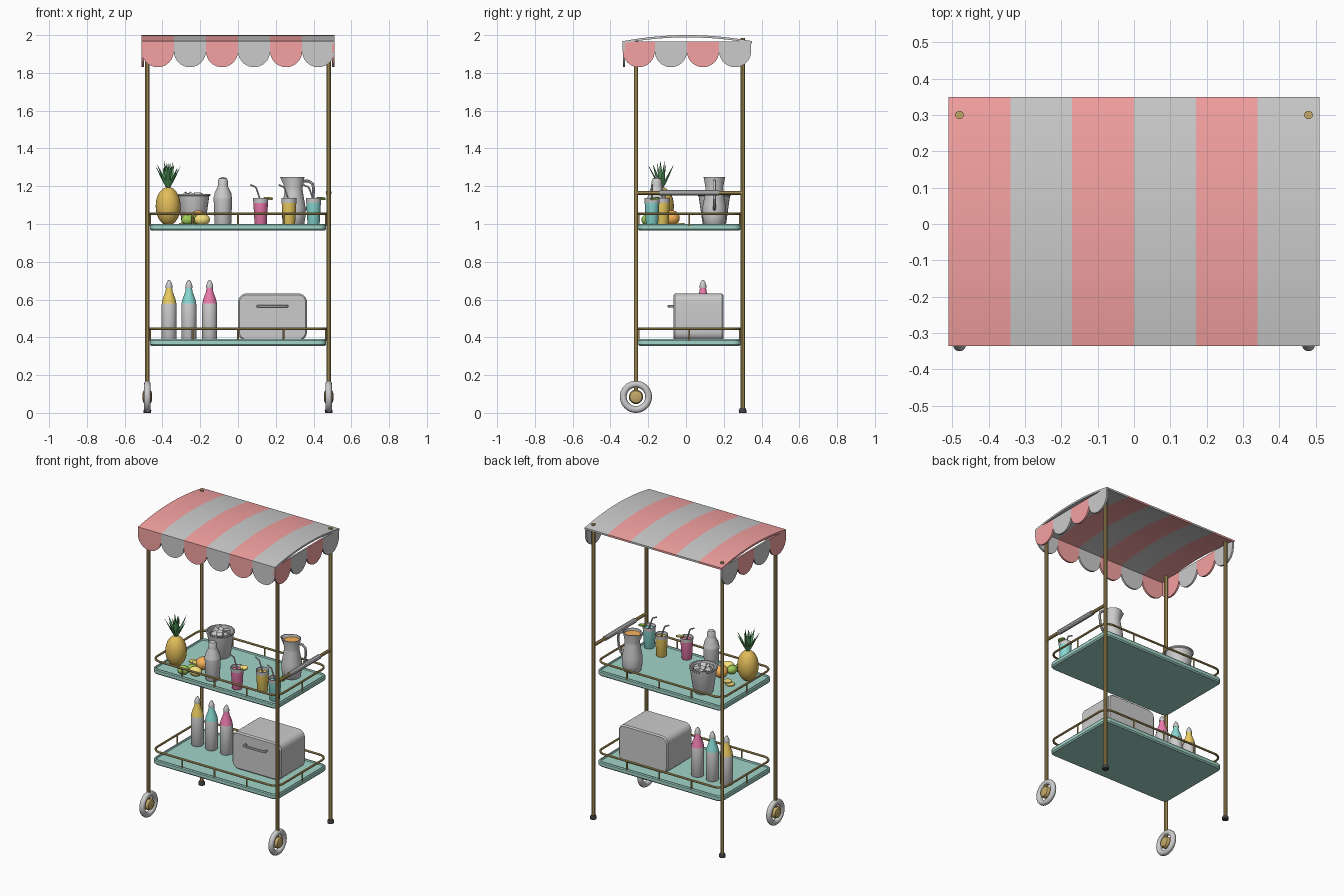
import bpy, bmesh, math, random
from math import sin, cos, pi
from mathutils import Vector

if "Cube" in bpy.data.objects:
    bpy.data.objects.remove(bpy.data.objects["Cube"])

random.seed(3)
COL = dict(red=(.92, .36, .36), mint=(.36, .66, .58), brass=(.55, .40, .14), black=(.05, .05, .05),
           yellow=(.85, .62, .12), pink=(.85, .2, .42), cyan=(.25, .7, .65), orange=(.95, .45, .1),
           gold=(.75, .5, .1), green=(.08, .3, .1), lime=(.35, .6, .1), lemon=(.9, .75, .2))
MATS = {}
for k, c in COL.items():
    MATS[k] = bpy.data.materials.new(k)
    MATS[k].diffuse_color = (*c, 1)


def finish(ob, mat, loc=(0, 0, 0), rot=(0, 0, 0), scale=(1, 1, 1)):
    ob.location, ob.rotation_euler, ob.scale = loc, rot, scale
    if mat:
        ob.data.materials.append(MATS[mat])
    for p in ob.data.polygons:
        p.use_smooth = True
    ob.data.set_sharp_from_angle(angle=math.radians(35))
    return ob


def loft(name, rings, mat=None, **kw):
    """Skin equal-length rings of points, with capped ends."""
    bm = bmesh.new()
    vs = [[bm.verts.new(p) for p in r] for r in rings]
    n = len(rings[0])
    for a, b in zip(vs, vs[1:]):
        for i in range(n):
            bm.faces.new((a[i], a[(i + 1) % n], b[(i + 1) % n], b[i]))
    bm.faces.new(vs[0][::-1])
    bm.faces.new(vs[-1])
    bmesh.ops.recalc_face_normals(bm, faces=bm.faces)
    me = bpy.data.meshes.new(name)
    bm.to_mesh(me)
    bm.free()
    ob = bpy.data.objects.new(name, me)
    bpy.context.collection.objects.link(ob)
    return finish(ob, mat, **kw)


def lathe(name, prof, mat=None, seg=28, **kw):
    return loft(name, [[(r * cos(2 * pi * i / seg), r * sin(2 * pi * i / seg), z) for i in range(seg)]
                       for r, z in prof], mat, **kw)


def ball(name, r, h, mat, **kw):
    prof = [(max(r * sin(pi * i / 14), .0008), -h * cos(pi * i / 14)) for i in range(15)]
    return lathe(name, prof, mat, **kw)


def tube(name, pts, r, mat=None, cyclic=False):
    cu = bpy.data.curves.new(name, 'CURVE')
    cu.dimensions, cu.bevel_depth, cu.bevel_resolution, cu.use_fill_caps = '3D', r, 3, True
    sp = cu.splines.new('POLY')
    sp.points.add(len(pts) - 1)
    for p, q in zip(sp.points, pts):
        p.co = (*q, 1)
    sp.use_cyclic_u = cyclic
    ob = bpy.data.objects.new(name, cu)
    bpy.context.collection.objects.link(ob)
    bpy.ops.object.select_all(action='DESELECT')
    ob.select_set(True)
    bpy.context.view_layer.objects.active = ob
    bpy.ops.object.convert(target='MESH')
    return finish(bpy.context.object, mat)


def round_rect(x0, x1, y0, y1, r, n=6):
    out = []
    for k, (cx, cy) in enumerate(((x1 - r, y1 - r), (x0 + r, y1 - r), (x0 + r, y0 + r), (x1 - r, y0 + r))):
        for i in range(n + 1):
            a = pi / 2 * (k + i / n)
            out.append((cx + r * cos(a), cy + r * sin(a)))
    return out


X, YF, YB = .48, -.265, .30

# Posts, wheels and feet
for side, s in (("left", -1), ("right", 1)):
    x = s * X
    tube(f"front_post_{side}", [(x, YF, .085), (x, YF, 1.975)], .012, "brass")
    tube(f"back_post_{side}", [(x, YB, .01), (x, YB, 1.985)], .012, "brass")
    lathe(f"back_foot_{side}", [(.02, 0), (.021, .012), (.015, .025)], "black", loc=(x, YB, 0))
    bpy.ops.mesh.primitive_torus_add(major_radius=.067, minor_radius=.018, major_segments=40, minor_segments=14)
    tire = bpy.context.object
    tire.name = f"wheel_{side}"
    finish(tire, None, loc=(x, YF, .085), rot=(0, pi / 2, 0))
    lathe(f"wheel_hub_{side}", [(.018, -.025), (.032, -.02), (.038, -.008), (.038, .008), (.032, .02), (.018, .025)],
          "brass", loc=(x, YF, .085), rot=(0, pi / 2, 0))

# Trays with a raised lip, and gallery rails on short pins
for name, zt in (("upper", 1.0), ("lower", .39)):
    steps = ((.008, zt - .035), (0, zt - .027), (0, zt - .006), (.005, zt), (.013, zt), (.016, zt - .008))
    loft(f"{name}_tray", [[(px, py, z) for px, py in
                           round_rect(-.467 + d, .467 - d, -.255 + d, .29 - d, .04 - d)] for d, z in steps], "mint")
    zr = zt + .055
    tube(f"{name}_rail", [(px, py, zr) for px, py in round_rect(-.467, .467, -.25, .285, .06)], .007, "brass", True)
    pins = [(px, py) for px in (-.24, 0, .24) for py in (-.25, .285)] + [(-.465, .0175), (.465, .0175)]
    for i, (px, py) in enumerate(pins):
        tube(f"{name}_rail_pin_{i}", [(px, py, zt - .01), (px, py, zr)], .005, "brass")

# Push handle
tube("handle_bar", [(X, YF, 1.165), (X, YB, 1.165)], .011, "brass")
tube("handle_grip", [(X, -.14, 1.165), (X, .175, 1.165)], .016)

# Curved striped canopy
W, Y0, Y1 = .17, -.335, .35
ys = [Y0 + (Y1 - Y0) * i / 20 for i in range(21)]
arc = [(y, 2 - .032 * ((y - .0075) / .3425) ** 2) for y in ys]
section = arc + [(y, z - .012) for y, z in reversed(arc)]
for i in range(6):
    x0 = -.51 + W * i
    loft(f"canopy_stripe_{i}", [[(x, y, z) for y, z in section] for x in (x0, x0 + W)], None if i % 2 else "red")

# Scalloped valance on the front and both sides
flap = [(0, 1.967), (0, 1.915)] + [(W / 2 - W / 2 * cos(pi * i / 16), 1.915 - .085 * sin(pi * i / 16))
                                   for i in range(1, 16)] + [(W, 1.915), (W, 1.967)]
for i in range(6):
    loft(f"front_scallop_{i}", [[(-.51 + W * i + u, y, z) for u, z in flap] for y in (-.334, -.322)],
         None if i % 2 else "red")
for side, s in (("left", -1), ("right", 1)):
    for i in range(4):
        loft(f"{side}_scallop_{i}", [[(s * x, Y0 + W * i + u, z) for u, z in flap] for x in (.498, .51)],
             None if i % 2 else "red")

T = .992
# Pineapple
ball("pineapple", .066, .102, "gold", loc=(-.37, -.13, T + .102))
for i in range(14):
    tilt = (.5, .18)[i % 2]
    lathe(f"pineapple_leaf_{i}", [(.007, 0), (.013, .045), (.009, .09), (.001, .15 - .01 * (i % 3))], "green", 8,
          loc=(-.37, -.13, T + .19), rot=(tilt, 0, i * 2 * pi / 14), scale=(1, .35, 1))

# Ice bucket with cubes
BX, BY = -.235, .15
lathe("ice_bucket", [(.058, 0), (.062, .006), (.083, .155), (.089, .16), (.089, .168), (.08, .168), (.075, .125)],
      loc=(BX, BY, T))
for i in range(7):
    a, d = i * pi / 3, .042 * (i < 6)
    q = .019
    loft(f"ice_cube_{i}", [[(px, py, z) for px, py in round_rect(-q, q, -q, q, .004, 2)] for z in (-q, q)],
         loc=(BX + d * cos(a), BY + d * sin(a), T + .14 + .012 * random.random()),
         rot=(random.random(), random.random(), random.random() * 3))

# Cocktail shaker
lathe("shaker", [(.042, 0), (.044, .004), (.049, .14), (.049, .15), (.046, .155), (.045, .17), (.028, .205),
                 (.027, .21), (.027, .235), (.02, .25), (.005, .256)], loc=(-.08, -.155, T))

# Juice jug with spout and handle
jug = lathe("jug", [(.05, 0), (.055, .005), (.063, .05), (.062, .1), (.048, .18), (.047, .2), (.057, .258),
                    (.052, .258), (.043, .2)], loc=(.295, .15, T))
for v in jug.data.vertices:
    if v.co.z > .25 and v.co.x < -.045:
        v.co.x -= .016
lathe("jug_juice", [(.043, .19), (.05, .243)], "orange", loc=(.295, .15, T))
tube("jug_handle", [(.295 + a, .15, T + b) for a, b in
                    ((.05, .235), (.08, .235), (.1, .22), (.106, .19), (.1, .14), (.085, .1), (.058, .085))], .008)

# Drinks with rim, bent straw and citrus slice
for name, x, y, fruit in (("pink", .12, -.18, "lemon"), ("yellow", .27, -.125, None), ("cyan", .40, -.18, "lime")):
    lathe(f"{name}_drink", [(.03, 0), (.032, .004), (.039, .125)], name, loc=(x, y, T))
    lathe(f"{name}_glass_rim", [(.039, .12), (.041, .145), (.038, .145), (.037, .122)], loc=(x, y, T))
    tube(f"{name}_straw", [(x + .01, y, T + .1), (x - .022, y, T + .195), (x - .027, y, T + .203),
                           (x - .055, y, T + .216)], .0045)
    if fruit:
        lathe(f"{name}_slice", [(.024, -.004), (.024, .004)], fruit, loc=(x + .04, y + .015, T + .143), rot=(.2, .1, 0))

# Loose fruit and slices
ball("orange", .042, .04, "orange", loc=(-.21, -.075, T + .04))
ball("lime_a", .03, .036, "lime", loc=(-.265, -.205, T + .03), rot=(0, pi / 2, .4))
ball("lime_b", .028, .034, "lime", loc=(-.235, -.155, T + .028), rot=(0, pi / 2, 1.2))
ball("lemon", .031, .042, "lemon", loc=(-.19, -.18, T + .031), rot=(0, pi / 2, .2))
for i, (x, y) in enumerate(((-.315, -.02), (-.285, -.035))):
    lathe(f"citrus_slice_{i}", [(.028, 0), (.028, .007)], "lemon", loc=(x, y, T + .006 * i))

# Syrup bottles on the lower tray
L = .382
for name, x in (("yellow", -.365), ("cyan", -.26), ("pink", -.15)):
    lathe(f"{name}_bottle", [(.037, 0), (.04, .005), (.04, .19), (.037, .2)], loc=(x, .09, L))
    lathe(f"{name}_bottle_neck", [(.039, .196), (.034, .22), (.019, .26), (.016, .285)], name, loc=(x, .09, L))
    lathe(f"{name}_bottle_cap", [(.018, .28), (.019, .29), (.012, .31), (.004, .322)], loc=(x, .09, L))

# Cool box with front handle
loft("cool_box", [[(px, y, pz) for px, pz in round_rect(d, .365 - d, L + d, .632 - d, .045 - d)]
                  for y, d in ((-.065, .008), (-.057, 0), (.19, 0), (.198, .008))])
tube("cool_box_handle", [(.105, -.06, .565), (.105, -.085, .565), (.115, -.092, .565), (.25, -.092, .565),
                         (.26, -.085, .565), (.26, -.06, .565)], .007)

for m in bpy.data.materials:
    if m.users and not m.is_grease_pencil:
        m.use_nodes = True
        m.node_tree.nodes["Principled BSDF"].inputs["Base Color"].default_value = m.diffuse_color
